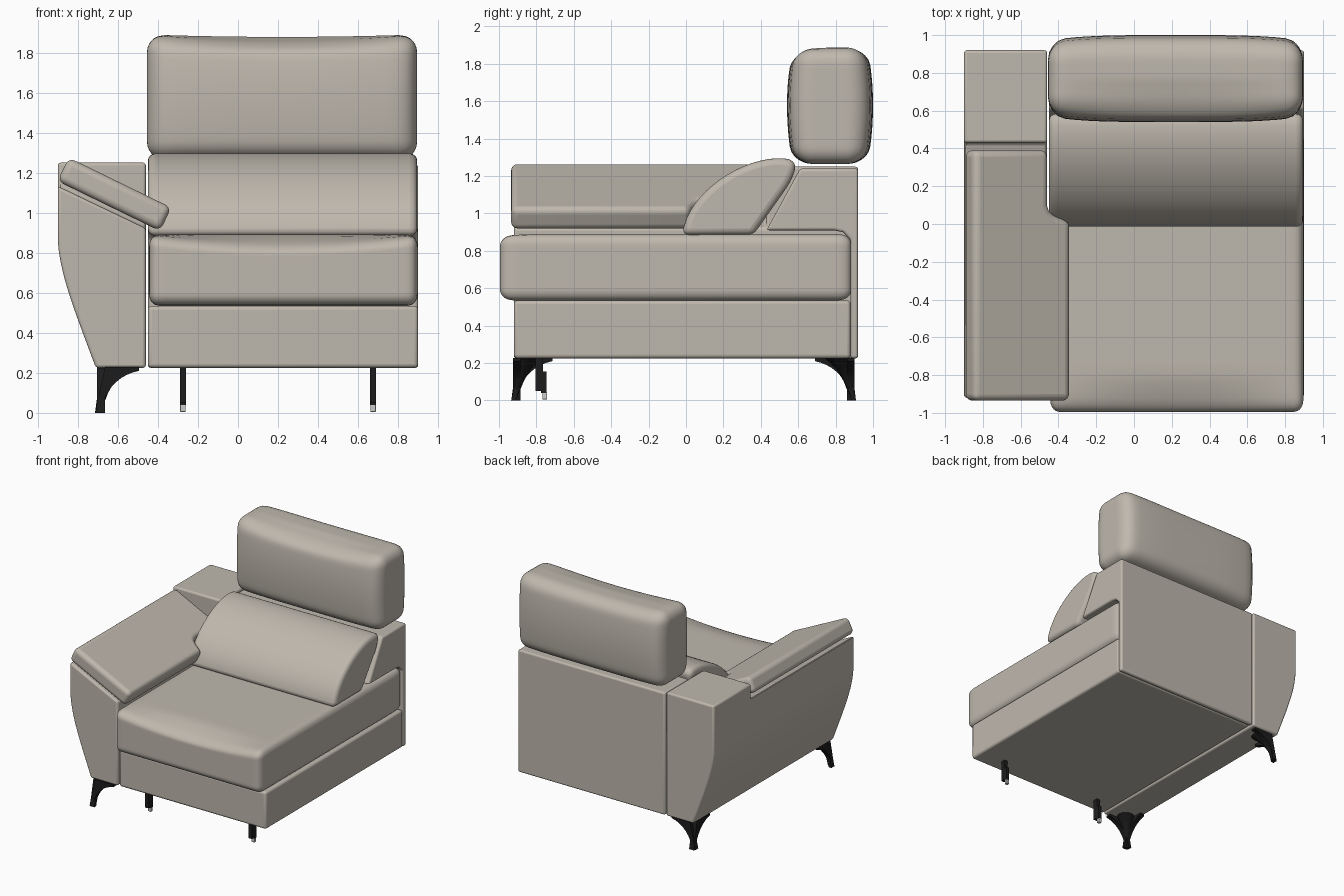
import bpy, bmesh, math
from mathutils import Vector, Matrix
from mathutils.geometry import interpolate_bezier

cube = bpy.data.objects.get("Cube")
if cube:
    bpy.data.objects.remove(cube)


def material(name, rgb, rough):
    m = bpy.data.materials.new(name)
    m.use_nodes = True
    m.diffuse_color = (*rgb, 1)
    node = m.node_tree.nodes["Principled BSDF"]
    node.inputs["Base Color"].default_value = (*rgb, 1)
    node.inputs["Roughness"].default_value = rough
    return m


FABRIC = material("warm_grey_upholstery", (0.52, 0.48, 0.42), 0.8)
BLACK = material("black_metal", (0.012, 0.012, 0.012), 0.5)
GREY = material("light_grey_plastic", (0.6, 0.6, 0.58), 0.5)


def finish(name, bm, mat, bevel=0.0, segments=4, clamp=True):
    bmesh.ops.recalc_face_normals(bm, faces=bm.faces)
    mesh = bpy.data.meshes.new(name)
    bm.to_mesh(mesh)
    bm.free()
    mesh.materials.append(mat)
    ob = bpy.data.objects.new(name, mesh)
    bpy.context.collection.objects.link(ob)
    bpy.ops.object.select_all(action='DESELECT')
    bpy.context.view_layer.objects.active = ob
    ob.select_set(True)
    bpy.ops.object.shade_smooth_by_angle(angle=math.radians(40))
    if bevel:
        b = ob.modifiers.new("soft_edges", 'BEVEL')
        b.width, b.segments, b.use_clamp_overlap = bevel, segments, clamp
        b.limit_method, b.angle_limit = 'ANGLE', math.radians(35)
        bpy.ops.object.modifier_apply(modifier=b.name)
        bpy.ops.object.shade_smooth_by_angle(angle=math.radians(40))
    return ob


def prism_mesh(profile, axis, lo, hi):
    """Extrude a 2D outline along one axis."""
    place = {'x': lambda a, b, t: (t, a, b),
             'y': lambda a, b, t: (a, t, b),
             'z': lambda a, b, t: (a, b, t)}[axis]
    bm = bmesh.new()
    rings = [[bm.verts.new(place(a, b, t)) for a, b in profile] for t in (lo, hi)]
    for ring in rings:
        bm.faces.new(ring)
    n = len(profile)
    for i in range(n):
        j = (i + 1) % n
        bm.faces.new((rings[0][i], rings[0][j], rings[1][j], rings[1][i]))
    return bm


def prism(name, profile, axis, lo, hi, mat=FABRIC, bevel=0.0, **kw):
    return finish(name, prism_mesh(profile, axis, lo, hi), mat, bevel, **kw)


def box(name, lo, hi, mat=FABRIC, bevel=0.0):
    outline = [(lo[0], lo[1]), (hi[0], lo[1]), (hi[0], hi[1]), (lo[0], hi[1])]
    return prism(name, outline, 'z', lo[2], hi[2], mat, bevel)


def curve(*points, count=10):
    pts = [Vector((a, b, 0)) for a, b in points]
    return [(p.x, p.y) for p in interpolate_bezier(*pts, count)]


def cushion(name, lo, hi, radius, shape, n=24):
    """Rounded box on a dense grid; shape(p, u) adjusts the stuffing."""
    lo, hi = Vector(lo), Vector(hi)
    mid, half = (lo + hi) / 2, (hi - lo) / 2
    bm = bmesh.new()
    bmesh.ops.create_cube(bm, size=2)
    bmesh.ops.subdivide_edges(bm, edges=bm.edges, cuts=n - 1, use_grid_fill=True)
    for v in bm.verts:
        p = Vector([math.sin(c * math.pi / 2) * h for c, h in zip(v.co, half)])
        core = Vector([max(r - h, min(h - r, c)) for c, h, r in zip(p, half, radius)])
        d = Vector([(c - k) / r for c, k, r in zip(p, core, radius)])
        if d.length > 0:
            d.normalize()
        p = core + Vector([a * r for a, r in zip(d, radius)])
        u = Vector([c / h for c, h in zip(p, half)])
        v.co = mid + shape(p, u)
    return finish(name, bm, FABRIC)


# Base box and the back that rises behind the seat
box("base_frame", (-0.45, -0.92, 0.225), (0.9, 0.88, 0.535), bevel=0.02)
back = [(0.92, 0.225), (0.92, 1.24), (0.61, 1.24), (0.43, 0.91), (0.79, 0.91),
        (0.84, 0.9), (0.88, 0.86), (0.88, 0.225)]
prism("backrest_frame", back, 'x', -0.45, 0.9, bevel=0.015)


# Seat cushion with a front edge that sags in the middle
def seat_shape(p, u):
    front = max(0.0, -u.y - 0.8) / 0.2
    p.z -= 0.06 * front * (1 - u.x ** 2) * max(0.0, u.z)
    return p


cushion("seat_cushion", (-0.445, -0.995, 0.535), (0.898, 0.885, 0.89),
        (0.05, 0.07, 0.06), seat_shape, 32)


# Headrest, barrel shaped with a shallow saddle on top
def headrest_shape(p, u):
    p.y *= (1 - 0.13 * u.z ** 2) * (1 - 0.13 * u.x ** 4)
    top = max(0.0, u.z) ** 3
    p.z -= top * (1 - u.x ** 2) * (0.012 + 0.04 * max(0.0, -u.y))
    return p


cushion("headrest", (-0.455, 0.54, 1.265), (0.895, 1.0, 1.89),
        (0.09, 0.12, 0.09), headrest_shape)

# Lumbar cushion leaning on the back
lumbar = curve((-0.02, 0.885), (0.0, 1.1), (0.28, 1.29), (0.49, 1.295), count=16)
lumbar += curve((0.49, 1.295), (0.61, 1.3), (0.6, 1.24), (0.54, 1.14))[1:]
lumbar += [(0.36, 0.885)]
prism("lumbar_cushion", lumbar, 'x', -0.45, 0.895, bevel=0.035, clamp=False)

# Arm: curved outer side, full height at the rear and cut on a slope in front
arm = [(-0.46, 0.225), (-0.46, 1.25), (-0.9, 1.25)]
arm += curve((-0.9, 0.86), (-0.89, 0.68), (-0.8, 0.47), (-0.71, 0.225), count=12)
body = prism("arm_body", arm, 'y', -0.92, 0.92)
slope = [(-1.0, 1.18), (-1.0, 1.4), (-0.3, 1.4), (-0.3, 0.845)]
cutter = prism("arm_cutter", slope, 'y', -1.1, 0.43)
cutter.hide_render = True
bpy.context.view_layer.objects.active = body
cut = body.modifiers.new("slope_cut", 'BOOLEAN')
cut.operation, cut.object, cut.solver = 'DIFFERENCE', cutter, 'EXACT'
bpy.ops.object.modifier_apply(modifier=cut.name)
bpy.data.objects.remove(cutter)
bm = bmesh.new()
bm.from_mesh(body.data)
bpy.data.objects.remove(body)
finish("arm_body", bm, FABRIC, 0.015, 3)

# Tilted arm pad, notched around the lumbar cushion
pad = [(0, -0.935), (0.57, -0.935)]
pad += curve((0.57, -0.01), (0.57, 0.04), (0.45, 0.02), (0.44, 0.1), count=8)
pad += [(0.44, 0.39), (0, 0.39)]
bm = prism_mesh(pad, 'z', -0.13, 0)
tilt = Matrix.Translation((-0.845, 0, 1.275)) @ Matrix.Rotation(math.radians(26), 4, 'Y')
bmesh.ops.transform(bm, matrix=tilt, verts=bm.verts)
finish("arm_pad", bm, FABRIC, 0.035, 5)

# Splayed metal legs under the arm: two curved fins around a tapered core
for label, side in (("front", 1), ("rear", -1)):
    fin = curve((0.025, 0), (0.05, 0.12), (0.12, 0.19), (0.22, 0.21))
    fin += [(0.22, 0.228), (0.05, 0.228), (0, 0)]
    foot_x, foot_y = -0.715, -0.935 * side if side > 0 else 0.91
    across = [(foot_x + a, b) for a, b in fin]
    along = [(foot_y + a * side, b) for a, b in fin]
    y0 = foot_y + 0.03 * side
    prism(label + "_leg_cross_fin", across, 'y', y0 - 0.02, y0 + 0.02, BLACK)
    prism(label + "_leg_long_fin", along, 'x', foot_x + 0.01, foot_x + 0.05, BLACK)
    bm = bmesh.new()
    rings = []
    for z, shift, r in ((0, 0.014, 0.013), (0.1, 0.04, 0.026), (0.17, 0.065, 0.04),
                        (0.228, 0.1, 0.07)):
        rings.append([bm.verts.new((foot_x + shift + r * math.cos(k * math.pi / 6),
                                    foot_y + shift * side + r * math.sin(k * math.pi / 6), z))
                      for k in range(12)])
    for a, b in zip(rings, rings[1:]):
        for k in range(12):
            j = (k + 1) % 12
            bm.faces.new((a[k], a[j], b[j], b[k]))
    bm.faces.new(rings[0])
    bm.faces.new(rings[-1])
    finish(label + "_leg_core", bm, BLACK)

# Slim support posts under the seat front, each with a small pale foot
for label, x in (("right", -0.275), ("left", 0.675)):
    box(label + "_post", (x - 0.015, -0.805, 0.05), (x + 0.015, -0.765, 0.23), BLACK)
    box(label + "_post_slider", (x - 0.015, -0.775, 0.04), (x + 0.015, -0.745, 0.155), BLACK)
    box(label + "_post_foot", (x - 0.014, -0.768, 0.005), (x + 0.014, -0.742, 0.042), GREY, 0.004)
